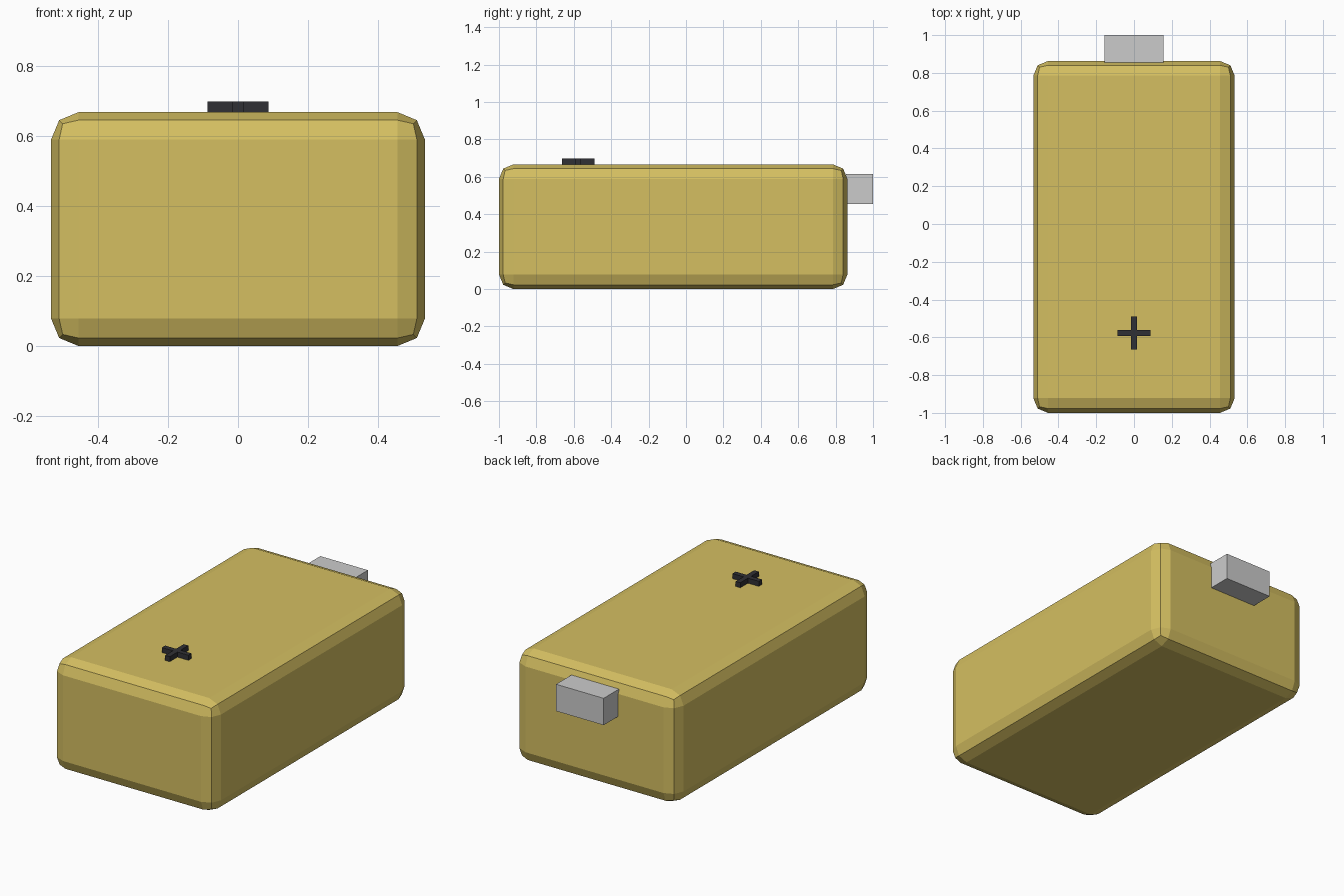
import bpy, bmesh

if "Cube" in bpy.data.objects:
    bpy.data.objects.remove(bpy.data.objects["Cube"])


def finish(name, bm, color=None):
    bmesh.ops.recalc_face_normals(bm, faces=bm.faces)
    mesh = bpy.data.meshes.new(name)
    bm.to_mesh(mesh)
    bm.free()
    obj = bpy.data.objects.new(name, mesh)
    bpy.context.collection.objects.link(obj)
    if color:
        mat = bpy.data.materials.new(name + "_paint")
        mat.diffuse_color = (*color, 1)
        mat.use_nodes = True
        mat.node_tree.nodes["Principled BSDF"].inputs["Base Color"].default_value = mat.diffuse_color
        mesh.materials.append(mat)
    return obj


def box(name, lo, hi, color=None):
    bm = bmesh.new()
    bmesh.ops.create_cube(bm, size=1)
    for v in bm.verts:
        v.co = [hi[i] if v.co[i] > 0 else lo[i] for i in range(3)]
    return finish(name, bm, color)


# Battery body with two-step rounded edges
body = box("battery_body", (-0.533, -1.0, 0), (0.533, 0.863, 0.667), (0.66, 0.52, 0.12))
bevel = body.modifiers.new("rounded_edges", 'BEVEL')
bevel.width = 0.078
bevel.segments = 2

# Grey connector block on the back
box("connector", (-0.157, 0.855, 0.455), (0.157, 1.0, 0.615))

# Raised plus sign on the top, one quarter outline turned four times
arm, half = 0.087, 0.015
quarter = [(arm, -half), (arm, half), (half, half)]
outline = []
for _ in range(4):
    outline += quarter
    quarter = [(-y, x) for x, y in quarter]
bm = bmesh.new()
face = bm.faces.new([bm.verts.new((x, y - 0.577, 0.662)) for x, y in outline])
top = bmesh.ops.extrude_face_region(bm, geom=[face], use_keep_orig=True)["geom"]
bmesh.ops.translate(bm, vec=(0, 0, 0.035),
                    verts=[g for g in top if isinstance(g, bmesh.types.BMVert)])
finish("plus_mark", bm, (0.03, 0.03, 0.035))
